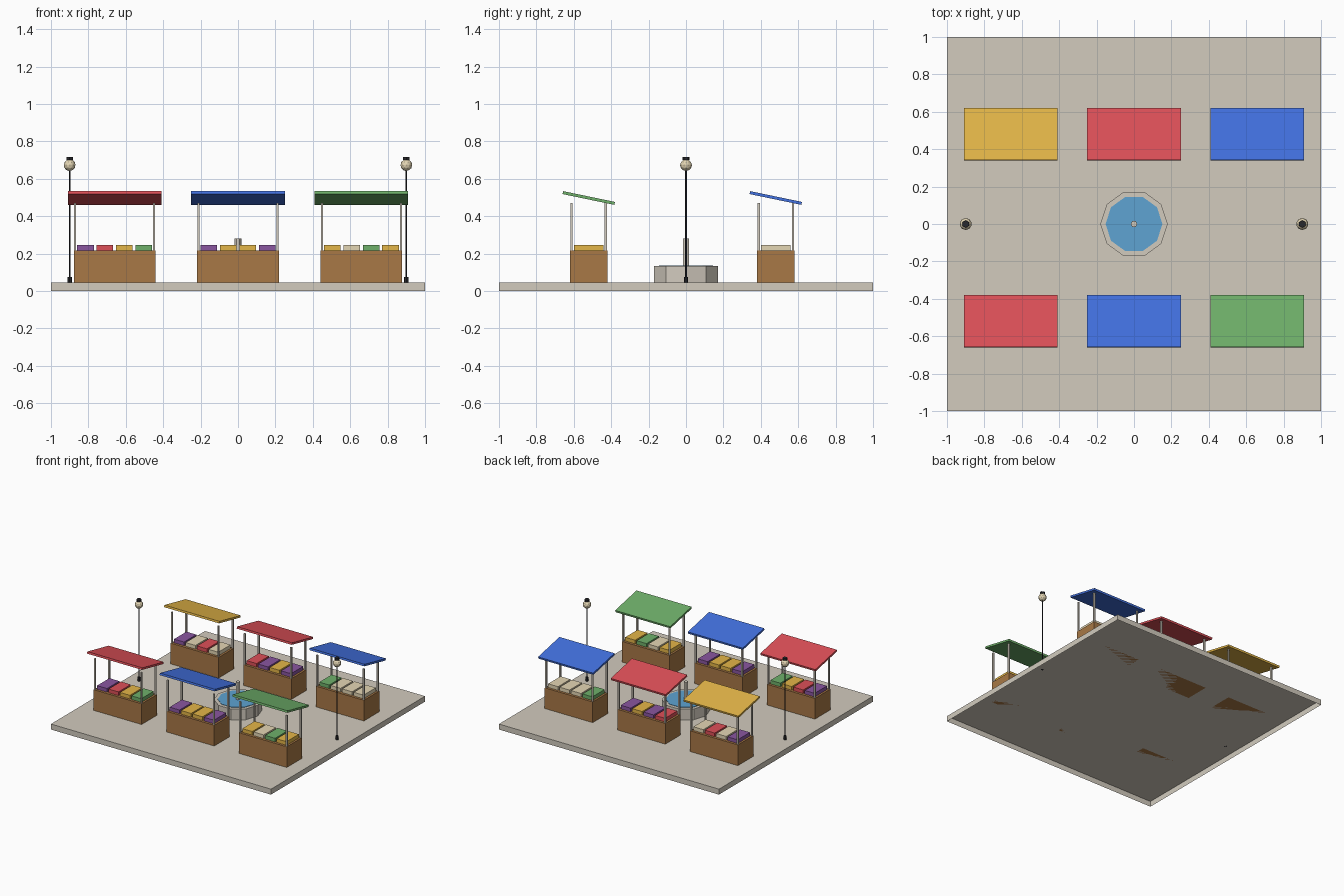
import bpy, bmesh, math

if "Cube" in bpy.data.objects:
    bpy.data.objects.remove(bpy.data.objects["Cube"])


def material(name, rgb):
    """Flat colour given as 0-255 sRGB, stored as linear."""
    m = bpy.data.materials.new(name)
    lin = [((c / 255 + 0.055) / 1.055) ** 2.4 for c in rgb]
    m.diffuse_color = (*lin, 1)
    m.use_nodes = True
    m.node_tree.nodes["Principled BSDF"].inputs["Base Color"].default_value = m.diffuse_color
    return m


MAT = {n: material(n, c) for n, c in {
    "stone": (210, 203, 190), "wood": (168, 120, 70), "red": (222, 80, 88),
    "blue": (66, 113, 224), "green": (111, 176, 106), "gold": (228, 182, 72),
    "purple": (138, 86, 160), "cream": (228, 214, 180), "water": (94, 163, 210),
    "black iron": (40, 40, 44)}.items()}


def finish(name, mat):
    ob = bpy.context.object
    ob.name = name
    ob.data.materials.append(MAT[mat])
    return ob


def box(name, mat, loc, size, tilt=0):
    bpy.ops.mesh.primitive_cube_add(size=1, location=loc, rotation=(tilt, 0, 0))
    ob = finish(name, mat)
    ob.scale = size
    return ob


def cyl(name, mat, x, y, z0, z1, r, sides=8, turn=0.0):
    bpy.ops.mesh.primitive_cylinder_add(vertices=sides, radius=r, depth=z1 - z0,
                                        location=(x, y, (z0 + z1) / 2),
                                        rotation=(0, 0, turn))
    return finish(name, mat)


G = 0.045  # paving height

# paved square, open underneath
paving = box("paving", "stone", (0, 0, G / 2), (2, 2, G))
bm = bmesh.new()
bm.from_mesh(paving.data)
bmesh.ops.delete(bm, geom=[f for f in bm.faces if f.normal.z < -0.5],
                 context='FACES_ONLY')
bm.to_mesh(paving.data)
bm.free()


# market stall: counter, four posts, sloping canopy, four produce crates
def stall(tag, cx, cy, canopy, goods):
    box(tag + "_counter", "wood", (cx, cy, (G + 0.215) / 2), (0.436, 0.2, 0.215 - G))
    for sx in (-1, 1):
        for sy in (-1, 1):
            box(tag + "_post", "stone", (cx + sx * 0.211, cy + sy * 0.0915,
                (G + 0.47) / 2), (0.012, 0.012, 0.47 - G))
    box(tag + "_canopy", canopy, (cx, cy, 0.497), (0.5, 0.283, 0.016), -0.205)
    for i, g in enumerate(goods):
        box(tag + "_crate", g, (cx + (i - 1.5) * 0.104, cy, 0.23),
            (0.09, 0.16, 0.03))


stall("front_left_stall", -0.66, -0.52, "red", ["purple", "red", "gold", "green"])
stall("front_middle_stall", 0, -0.52, "blue", ["purple", "gold", "gold", "purple"])
stall("front_right_stall", 0.66, -0.52, "green", ["gold", "cream", "green", "gold"])
stall("back_left_stall", -0.66, 0.48, "gold", ["purple", "cream", "red", "cream"])
stall("back_middle_stall", 0, 0.48, "red", ["red", "purple", "gold", "purple"])
stall("back_right_stall", 0.66, 0.48, "blue", ["green", "cream", "cream", "cream"])

# fountain: ten-sided basin, water surface, central spout
cyl("fountain_basin", "stone", 0, 0, G, 0.134, 0.18, 10, math.pi / 2)
cyl("fountain_water", "water", 0, 0, 0.128, 0.137, 0.152, 10, math.pi / 2)
cyl("fountain_spout", "stone", 0, 0, 0.13, 0.28, 0.018, 6, math.pi / 2)

# two street lamps
for side, x in (("left", -0.9), ("right", 0.9)):
    cyl(side + "_lamp_base", "black iron", x, 0, G, 0.075, 0.012)
    cyl(side + "_lamp_pole", "black iron", x, 0, G, 0.65, 0.0045, 6)
    bpy.ops.mesh.primitive_ico_sphere_add(subdivisions=2, radius=0.032,
                                          location=(x, 0, 0.673))
    finish(side + "_lamp_globe", "cream")
    cyl(side + "_lamp_cap", "black iron", x, 0, 0.7, 0.716, 0.02, 6)
